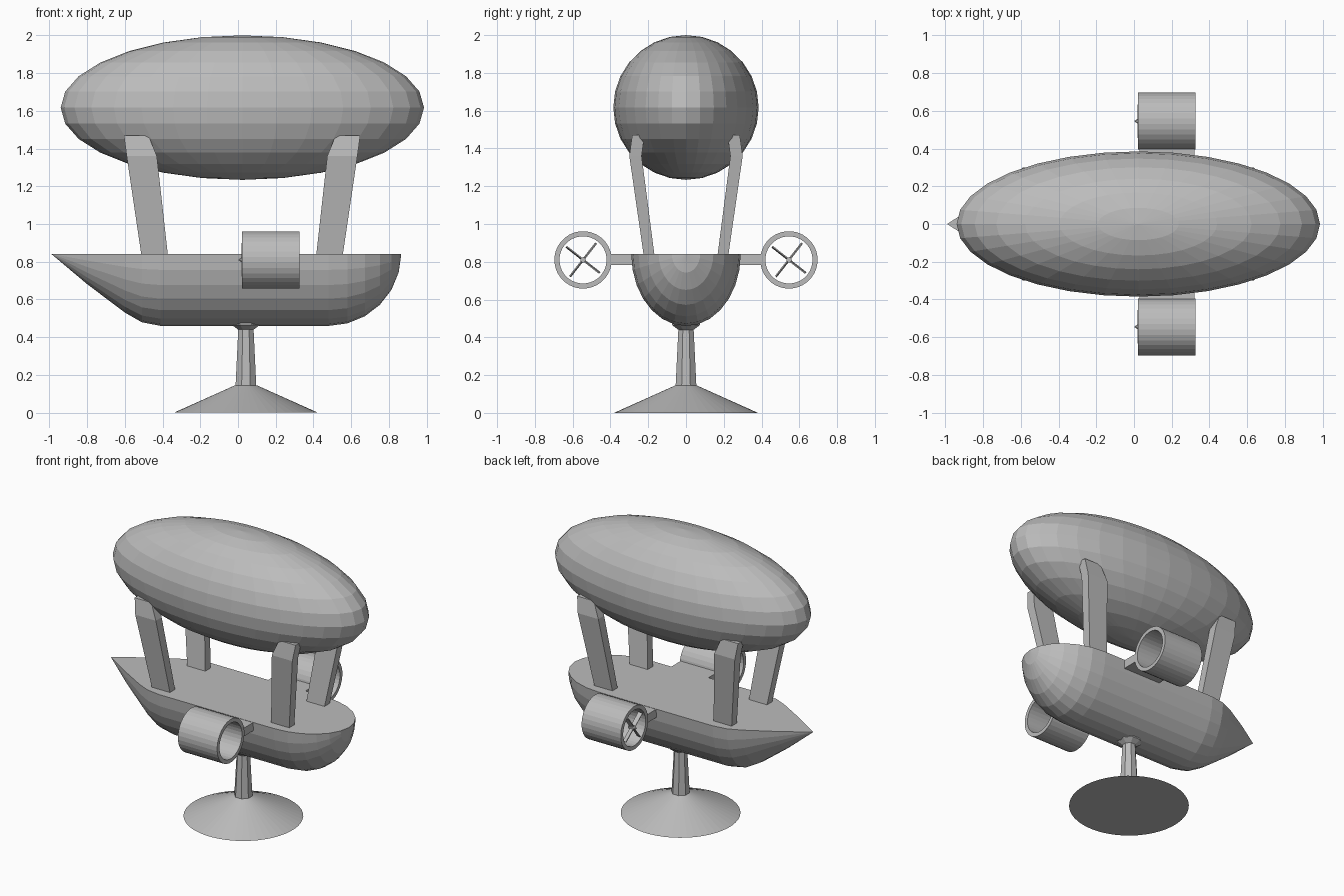
import bpy, bmesh, math
from mathutils import Matrix

if "Cube" in bpy.data.objects:
    bpy.data.objects.remove(bpy.data.objects["Cube"])

grey = bpy.data.materials.new("plain grey")
grey.diffuse_color = (0.5, 0.5, 0.5, 1)
grey.use_nodes = True
grey.node_tree.nodes["Principled BSDF"].inputs["Base Color"].default_value = grey.diffuse_color


def finish(name, bm):
    bmesh.ops.remove_doubles(bm, verts=bm.verts, dist=1e-5)
    bmesh.ops.recalc_face_normals(bm, faces=bm.faces)
    me = bpy.data.meshes.new(name)
    bm.to_mesh(me)
    bm.free()
    me.materials.append(grey)
    ob = bpy.data.objects.new(name, me)
    bpy.context.collection.objects.link(ob)
    return ob


def loft(name, rings, caps=True, closed=False):
    """Skin a list of equal-length point rings."""
    bm = bmesh.new()
    vs = [[bm.verts.new(p) for p in r] for r in rings]
    n = len(vs[0])
    pairs = list(zip(vs, vs[1:])) + ([(vs[-1], vs[0])] if closed else [])
    for a, b in pairs:
        for i in range(n):
            j = (i + 1) % n
            bm.faces.new((a[i], a[j], b[j], b[i]))
    if caps and not closed:
        bm.faces.new(vs[0])
        bm.faces.new(vs[-1])
    return finish(name, bm)


def circle(r, n, place):
    return [place(r * math.cos(2 * math.pi * (i + .5) / n),
                  r * math.sin(2 * math.pi * (i + .5) / n)) for i in range(n)]


def rect(x0, x1, y0, y1, z):
    return [(x0, y0, z), (x1, y0, z), (x1, y1, z), (x0, y1, z)]


# balloon
bm = bmesh.new()
bmesh.ops.create_uvsphere(
    bm, u_segments=32, v_segments=14, radius=1,
    matrix=Matrix.Translation((0.023, 0, 1.617)) @ Matrix.Diagonal((0.963, 0.385, 0.383, 1)))
finish("balloon", bm)

# hull: half-ellipse sections scaled along x, pointed bow and round stern
DECK, HALF_W, DEPTH = 0.842, 0.29, 0.382
stations = [(-0.989, 0.004), (-0.80, 0.42), (-0.60, 0.815), (-0.51, 0.95), (-0.41, 1.0), (0.48, 1.0)]
stations += [(0.48 + 0.385 * math.sin(math.radians(a)), math.cos(math.radians(a)))
             for a in (15, 30, 45, 60, 75, 89)]
rings = []
for x, s in stations:
    rings.append([(x, -s * HALF_W * math.cos(math.pi * i / 14),
                   DECK - s * DEPTH * math.sin(math.pi * i / 14)) for i in range(15)])
loft("hull", rings)

# struts, bent inward where they meet the balloon
for side, sy in (("front", 1), ("back", -1)):
    left = [rect(-.51, -.37, -.222 * sy, -.165 * sy, .82),
            rect(-.59, -.43, -.30 * sy, -.235 * sy, 1.36),
            rect(-.605, -.475, -.285 * sy, -.22 * sy, 1.47)]
    loft(side + "_left_strut", left)
    loft(side + "_right_strut", [[(0.043 - x, y, z) for x, y, z in r] for r in left])

# ducted engines on both sides
for side, sy in (("front", -1), ("back", 1)):
    cy, cz = 0.545 * sy, 0.81

    def at(x):
        return lambda a, b: (x, cy + a, cz + b)

    loft(side + "_engine_duct",
         [circle(r, 32, at(x)) for x, r in ((.02, .152), (.325, .152), (.325, .125), (.02, .125))],
         closed=True)
    loft(side + "_engine_arm",
         [rect(.03, .32, .2 * sy, .405 * sy, z) for z in (.782, .84)])
    loft(side + "_propeller_hub",
         [circle(r, 8, at(x)) for x, r in ((.003, .002), (.02, .014), (.06, .014))])
    bm = bmesh.new()
    for k in range(4):
        m = (Matrix.Translation((.035, cy, cz))
             @ Matrix.Rotation(math.radians(52 + 90 * k), 4, 'X')
             @ Matrix.Translation((0, .06, 0))
             @ Matrix.Rotation(math.radians(12), 4, 'Y')
             @ Matrix.Diagonal((.03, .105, .006, 1)))
        bmesh.ops.create_cube(bm, size=1, matrix=m)
    finish(side + "_propeller_blades", bm)


# stand
def level(z):
    return lambda a, b: (0.042 + a, b, z)


loft("stand_base", [circle(r, 48, level(z)) for z, r in ((0, .382), (.145, .058))])
loft("stand_post", [circle(r, 8, level(z))
                    for z, r in ((.13, .06), (.44, .044), (.465, .08), (.50, .08))])
